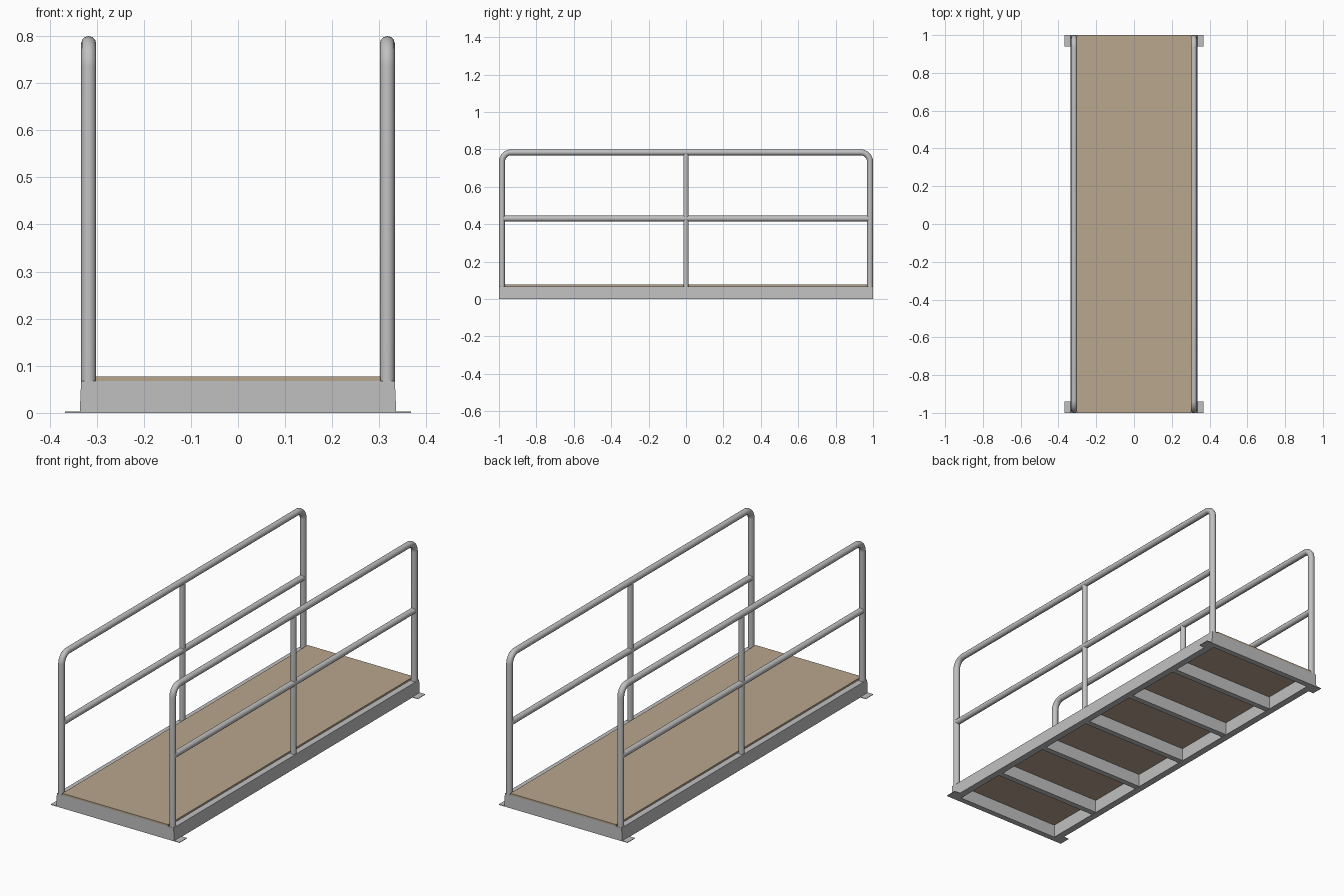
import bpy, bmesh, math
from mathutils import Vector

if "Cube" in bpy.data.objects:
    bpy.data.objects.remove(bpy.data.objects["Cube"])


def material(name, rgb):
    m = bpy.data.materials.new(name)
    m.diffuse_color = (*rgb, 1)
    m.use_nodes = True
    m.node_tree.nodes["Principled BSDF"].inputs["Base Color"].default_value = m.diffuse_color
    return m


STEEL = material("galvanised grey", (0.53, 0.53, 0.53))
WOOD = material("deck tan", (0.49, 0.385, 0.275))


def finish(name, bm, mat):
    bmesh.ops.recalc_face_normals(bm, faces=bm.faces)
    me = bpy.data.meshes.new(name)
    bm.to_mesh(me)
    bm.free()
    me.materials.append(mat)
    ob = bpy.data.objects.new(name, me)
    bpy.context.collection.objects.link(ob)
    return ob


def box(name, x0, x1, y0, y1, z0, z1, mat):
    bm = bmesh.new()
    bmesh.ops.create_cube(bm, size=1)
    for v in bm.verts:
        v.co = Vector((x1 if v.co.x > 0 else x0,
                       y1 if v.co.y > 0 else y0,
                       z1 if v.co.z > 0 else z0))
    return finish(name, bm, mat)


def prism(name, profile, y0, y1, mat):
    """Extrude an x-z profile along y."""
    bm = bmesh.new()
    face = bm.faces.new([bm.verts.new((x, y0, z)) for x, z in profile])
    ext = bmesh.ops.extrude_face_region(bm, geom=[face])
    moved = [g for g in ext["geom"] if isinstance(g, bmesh.types.BMVert)]
    bmesh.ops.translate(bm, verts=moved, vec=(0, y1 - y0, 0))
    return finish(name, bm, mat)


def tube(name, points, radius):
    """Round tube along a path, turned into a mesh."""
    cu = bpy.data.curves.new(name, 'CURVE')
    cu.dimensions = '3D'
    cu.bevel_depth = radius
    cu.bevel_resolution = 4
    cu.use_fill_caps = True
    sp = cu.splines.new('POLY')
    sp.points.add(len(points) - 1)
    for p, co in zip(sp.points, points):
        p.co = (*co, 1)
    cu.materials.append(STEEL)
    ob = bpy.data.objects.new(name, cu)
    bpy.context.collection.objects.link(ob)
    bpy.ops.object.select_all(action='DESELECT')
    ob.select_set(True)
    bpy.context.view_layer.objects.active = ob
    bpy.ops.object.convert(target='MESH')
    bpy.ops.object.shade_smooth_by_angle(angle=math.radians(40))
    return ob


FRAME_Z, DECK_Z = 0.068, 0.077
RAIL_X, TUBE_R, BEND = 0.317, 0.016, 0.05
POST_Y, TOP_Z, MID_Z = 1 - TUBE_R, 0.8 - TUBE_R, 0.43

# deck board
box("deck", -0.302, 0.302, -1, 1, FRAME_Z, DECK_Z, WOOD)

# cross beams under the deck, and end beams
for i in range(-2, 3):
    y = i / 3
    box(f"cross_beam_{i + 3}", -0.301, 0.301, y - 0.015, y + 0.015, 0.001, FRAME_Z, STEEL)
for name, s in (("front", -1), ("back", 1)):
    ys = sorted((s * 0.97, s))
    box(f"{name}_end_beam", -0.301, 0.301, *ys, 0, FRAME_Z, STEEL)

for side, s in (("left", -1), ("right", 1)):
    # slightly flared side beam
    prism(f"{side}_side_beam",
          [(s * 0.300, 0), (s * 0.336, 0), (s * 0.333, FRAME_Z), (s * 0.300, FRAME_Z)],
          -1, 1, STEEL)
    # foot plates at the corners
    for end, e in (("front", -1), ("back", 1)):
        xs = sorted((s * 0.31, s * 0.367))
        ys = sorted((e * 0.94, e))
        box(f"{side}_{end}_foot_plate", *xs, *ys, 0, 0.003, STEEL)

    # hoop handrail: post, bend, top rail, bend, post
    x = s * RAIL_X
    half = []
    for k in range(9):
        a = math.pi / 2 * k / 8
        half.append((x, -POST_Y + BEND * (1 - math.cos(a)), TOP_Z - BEND * (1 - math.sin(a))))
    path = [(x, -POST_Y, FRAME_Z)] + half
    path += [(px, -py, pz) for px, py, pz in reversed(path)]
    tube(f"{side}_handrail", path, TUBE_R)
    # middle rail and middle post
    tube(f"{side}_mid_rail", [(x, -POST_Y, MID_Z), (x, POST_Y, MID_Z)], 0.0155)
    tube(f"{side}_mid_post", [(x, 0, FRAME_Z), (x, 0, TOP_Z)], 0.0145)
